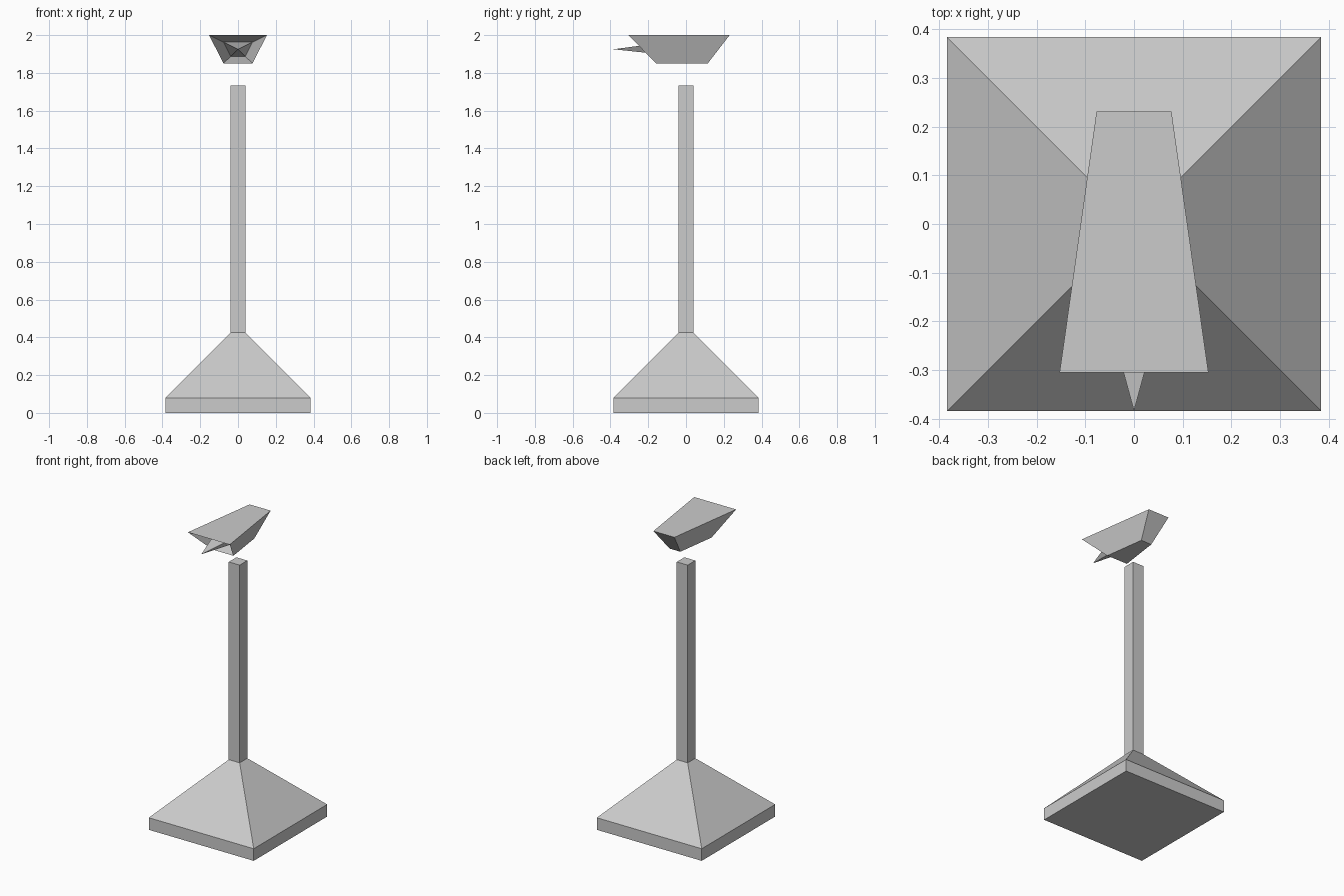
import bpy
import bmesh

if "Cube" in bpy.data.objects:
    bpy.data.objects.remove(bpy.data.objects["Cube"])


def loft(name, rings, tip=None):
    """Skin a stack of four-point rings; the end is capped flat or drawn to a tip."""
    bm = bmesh.new()
    loops = [[bm.verts.new(p) for p in ring] for ring in rings]
    for a, b in zip(loops, loops[1:]):
        for i in range(4):
            j = (i + 1) % 4
            bm.faces.new((a[i], a[j], b[j], b[i]))
    bm.faces.new(loops[0])
    last = loops[-1]
    if tip:
        t = bm.verts.new(tip)
        for i in range(4):
            bm.faces.new((last[i], last[(i + 1) % 4], t))
    else:
        bm.faces.new(last)
    bmesh.ops.recalc_face_normals(bm, faces=bm.faces)
    mesh = bpy.data.meshes.new(name)
    bm.to_mesh(mesh)
    bm.free()
    obj = bpy.data.objects.new(name, mesh)
    bpy.context.collection.objects.link(obj)
    return obj


def square(half, z):
    return [(-half, -half, z), (half, -half, z), (half, half, z), (-half, half, z)]


def trapezoid(top, bottom):
    """Slanted ring from (half width, y, z) of its top and bottom edges."""
    (wt, yt, zt), (wb, yb, zb) = top, bottom
    return [(-wt, yt, zt), (wt, yt, zt), (wb, yb, zb), (-wb, yb, zb)]


# Stepped base with pyramid and slim post
loft("base_and_post", [square(0.384, 0), square(0.384, 0.08),
                       square(0.04, 0.425), square(0.04, 1.733)])

# Floating wedge head: back, flared front rim, recessed mouth, long spike
loft("head", [
    trapezoid((0.077, 0.231, 2.0), (0.039, 0.115, 1.85)),
    trapezoid((0.153, -0.305, 2.0), (0.077, -0.158, 1.85)),
    trapezoid((0.077, -0.103, 1.963), (0.039, -0.028, 1.887)),
], tip=(0, -0.384, 1.925))
